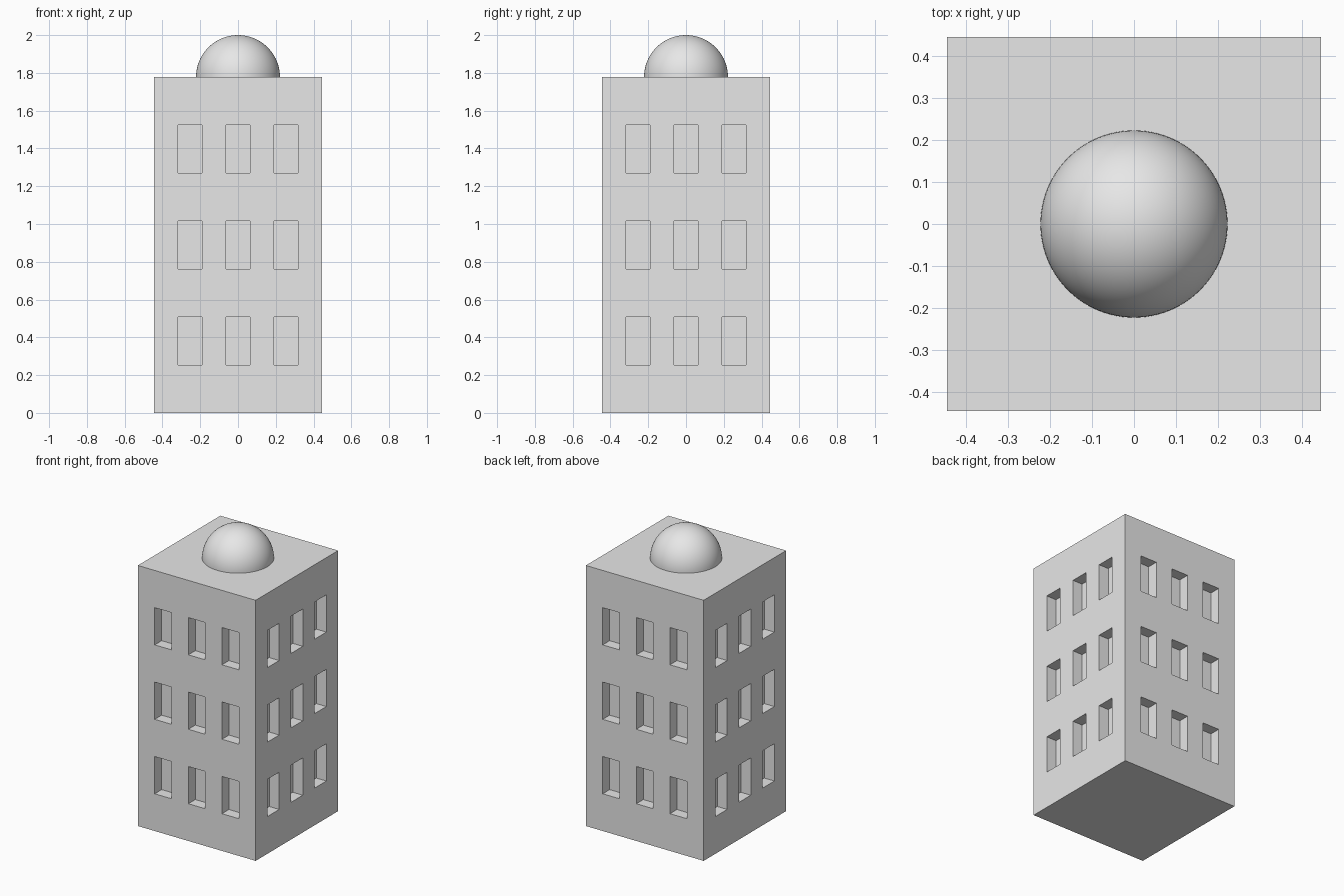
import bpy, bmesh, math
from mathutils import Matrix, Vector

if "Cube" in bpy.data.objects:
    bpy.data.objects.remove(bpy.data.objects["Cube"])

U = 2 / 9                 # tower is 4 x 4 x 8 units, dome radius 1 unit
W, H, R = 2 * U, 8 * U, U
N = 7                     # each wall is a 7 x 7 grid, odd cells are windows
DEPTH = 0.075

stone = bpy.data.materials.new("light grey stone")
stone.diffuse_color = (0.8, 0.8, 0.8, 1)
stone.use_nodes = True
stone.node_tree.nodes["Principled BSDF"].inputs["Base Color"].default_value = stone.diffuse_color


def finish(bm, name):
    mesh = bpy.data.meshes.new(name)
    bm.to_mesh(mesh)
    bm.free()
    mesh.materials.append(stone)
    obj = bpy.data.objects.new(name, mesh)
    bpy.context.collection.objects.link(obj)
    return obj


# Tower block: four walls with recessed windows, plus roof and base
bm = bmesh.new()


def add_quad(points):
    return bm.faces.new([bm.verts.new(p) for p in points])


def add_wall(turn):
    rot = Matrix.Rotation(turn * math.pi / 2, 4, 'Z')

    def at(i, k, y=-W):
        return rot @ Vector((-W + 2 * W * i / N, y, H * k / N))

    for i in range(N):
        for k in range(N):
            ring = [(i, k), (i + 1, k), (i + 1, k + 1), (i, k + 1)]
            if i % 2 and k % 2:
                inner = -W + DEPTH
                add_quad([at(*c, inner) for c in ring])
                for a, b in zip(ring, ring[1:] + ring[:1]):
                    add_quad([at(*a), at(*b), at(*b, inner), at(*a, inner)])
            else:
                add_quad([at(*c) for c in ring])


for turn in range(4):
    add_wall(turn)
corners = [(-W, -W), (W, -W), (W, W), (-W, W)]
add_quad([(x, y, H) for x, y in corners])
add_quad([(x, y, 0) for x, y in reversed(corners)])
bmesh.ops.remove_doubles(bm, verts=bm.verts, dist=1e-5)
finish(bm, "tower_block")

# Roof dome: upper half of a smooth sphere
bm = bmesh.new()
bmesh.ops.create_uvsphere(bm, u_segments=96, v_segments=48, radius=R)
bmesh.ops.bisect_plane(bm, geom=bm.verts[:] + bm.edges[:] + bm.faces[:], dist=1e-5,
                       plane_co=(0, 0, 0), plane_no=(0, 0, 1), clear_inner=True)
bmesh.ops.translate(bm, verts=bm.verts, vec=(0, 0, H))
for f in bm.faces:
    f.smooth = True
finish(bm, "roof_dome")
